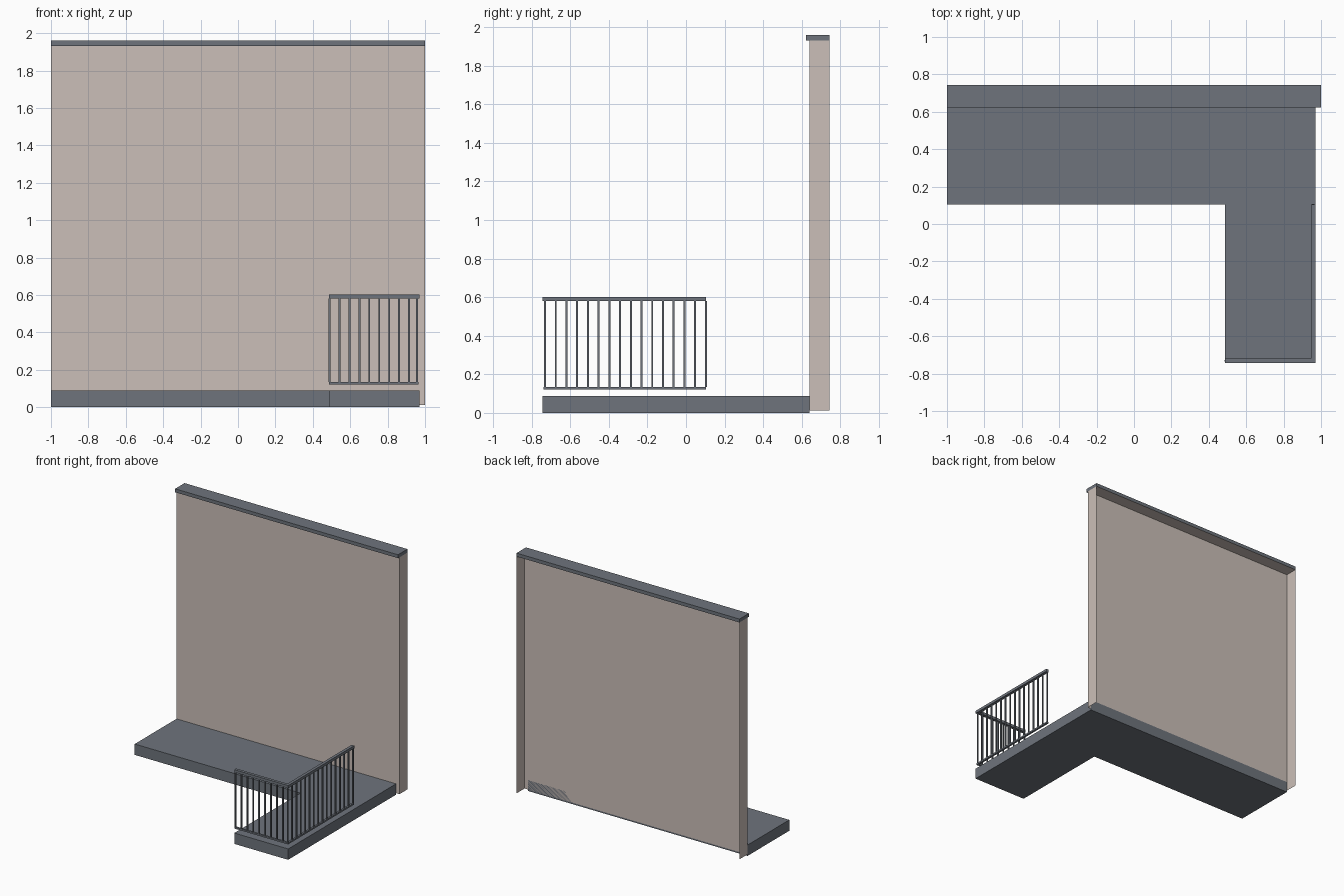
import bpy
import bmesh

if "Cube" in bpy.data.objects:
    bpy.data.objects.remove(bpy.data.objects["Cube"], do_unlink=True)


def material(name, colour):
    mat = bpy.data.materials.new(name)
    mat.use_nodes = True
    mat.diffuse_color = (*colour, 1)
    mat.node_tree.nodes["Principled BSDF"].inputs["Base Color"].default_value = (*colour, 1)
    return mat


slate = material("slate grey", (0.156, 0.174, 0.202))
plaster = material("warm plaster", (0.597, 0.521, 0.479))


def finish(bm, name, mat):
    mesh = bpy.data.meshes.new(name)
    bm.to_mesh(mesh)
    bm.free()
    mesh.materials.append(mat)
    obj = bpy.data.objects.new(name, mesh)
    bpy.context.collection.objects.link(obj)
    return obj


def prism(name, outline, z0, z1, mat):
    """Extrude a counter-clockwise plan outline from z0 up to z1."""
    bm = bmesh.new()
    face = bm.faces.new([bm.verts.new((x, y, z0)) for x, y in outline])
    top = bmesh.ops.extrude_face_region(bm, geom=[face])["geom"]
    verts = [v for v in top if isinstance(v, bmesh.types.BMVert)]
    bmesh.ops.translate(bm, verts=verts, vec=(0, 0, z1 - z0))
    bmesh.ops.recalc_face_normals(bm, faces=bm.faces)
    return finish(bm, name, mat)


def rect(x0, x1, y0, y1):
    return [(x0, y0), (x1, y0), (x1, y1), (x0, y1)]


LEFT, RIGHT = 0.487, 0.97       # sides of the projecting balcony
FRONT, INNER = -0.743, 0.105    # its front edge and the inner corner
WALL_F, WALL_B = 0.64, 0.743

# L-shaped floor slab
prism("floor_slab", [(-1, INNER), (LEFT, INNER), (LEFT, FRONT), (RIGHT, FRONT),
                     (RIGHT, WALL_F), (-1, WALL_F)], 0, 0.088, slate)

# Wall shell, open at the back and bottom
wall = prism("wall_shell", rect(-1, 1, WALL_F, WALL_B), 0.012, 1.932, plaster)
bm = bmesh.new()
bm.from_mesh(wall.data)
bm.normal_update()
open_sides = [f for f in bm.faces if f.normal.y > 0.9 or f.normal.z < -0.9]
bmesh.ops.delete(bm, geom=open_sides, context="FACES")
bm.to_mesh(wall.data)
bm.free()

# Coping along the top of the wall
prism("wall_coping", rect(-1, 1, 0.622, WALL_B), 1.932, 1.96, slate)


# Handrail and bottom rail, each turning the front corner
def corner_rail(name, width, inset, z0, z1):
    f, r = FRONT + inset, RIGHT - inset
    prism(name, [(LEFT, f), (r, f), (r, INNER), (r - width, INNER),
                 (r - width, f + width), (LEFT, f + width)], z0, z1, slate)


corner_rail("handrail", 0.024, 0, 0.58, 0.602)
corner_rail("bottom_rail", 0.016, 0.004, 0.122, 0.135)


# Balusters between the rails
def baluster(name, x, y, half=0.005):
    prism(name, rect(x - half, x + half, y - half, y + half), 0.135, 0.58, slate)


mid_x, mid_y = RIGHT - 0.012, FRONT + 0.012
front_count, side_count = 10, 16
for i in range(front_count - 1):
    x = LEFT + 0.002 + i * (mid_x - LEFT + 0.008) / (front_count - 1)
    baluster(f"front_baluster_{i + 1}", x, mid_y)
for i in range(side_count):
    y = mid_y + i * (INNER - 0.002 - mid_y) / (side_count - 1)
    baluster(f"side_baluster_{i + 1}", mid_x, y)
